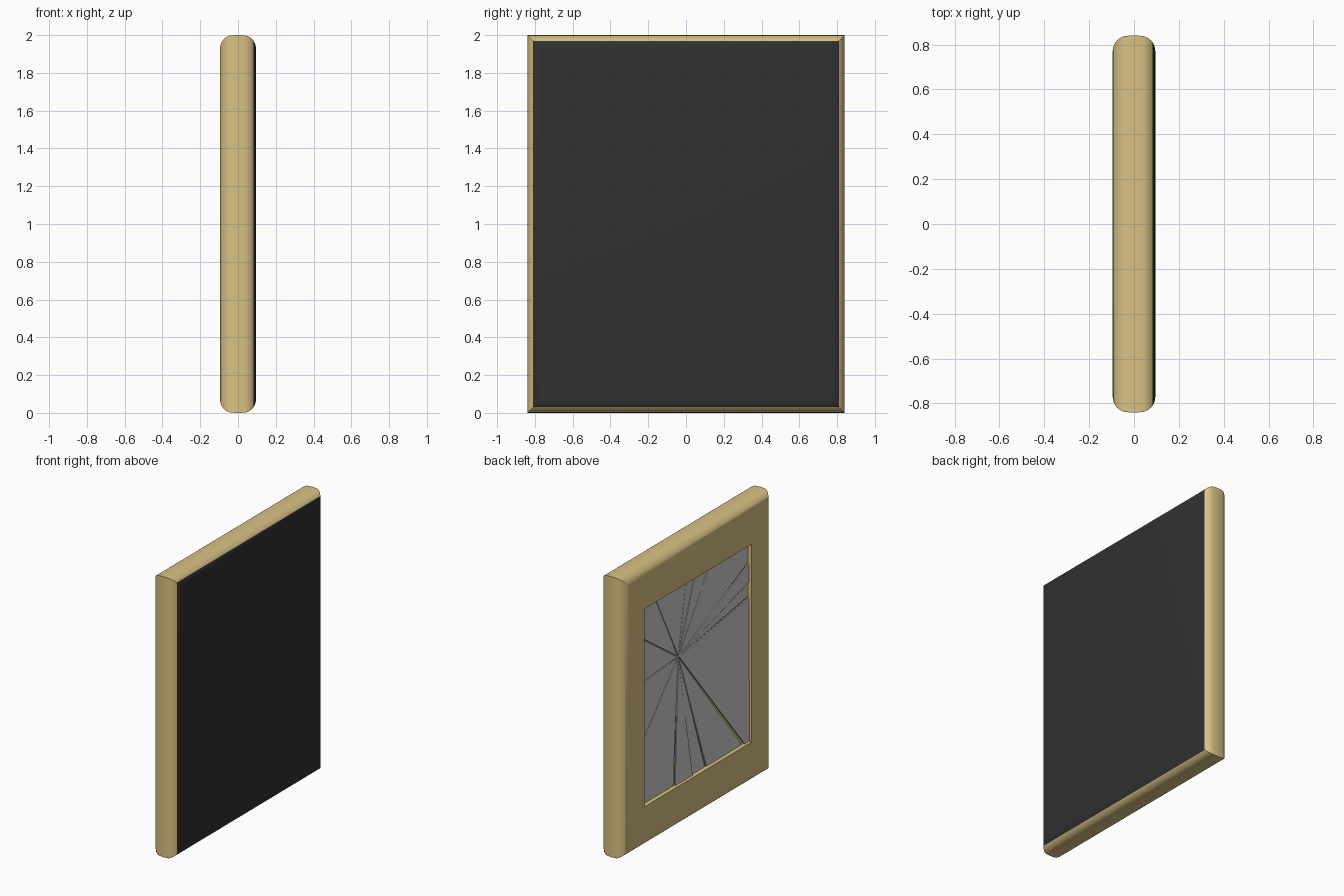
import bpy, bmesh, math, random

if "Cube" in bpy.data.objects:
    bpy.data.objects.remove(bpy.data.objects["Cube"])

random.seed(4)


def material(name, rgb):
    m = bpy.data.materials.new(name)
    m.diffuse_color = (*rgb, 1)
    m.use_nodes = True
    m.node_tree.nodes["Principled BSDF"].inputs["Base Color"].default_value = m.diffuse_color
    return m


tan = material("tan_wood", (0.70, 0.54, 0.23))
black = material("black_backing", (0.03, 0.03, 0.03))
grey = material("grey_glass", (0.62, 0.62, 0.62))

HY, HZ, MID = 0.84, 1.0, 1.0      # outer half sizes, centre height
OY, OZ = 0.605, 0.705             # opening half sizes
FACE, R = 0.095, 0.07             # half depth, edge rounding
GLASS = -0.072                    # depth of the glass


def finish(bm, name, mats):
    bmesh.ops.recalc_face_normals(bm, faces=bm.faces)
    me = bpy.data.meshes.new(name)
    bm.to_mesh(me)
    bm.free()
    for m in mats:
        me.materials.append(m)
    ob = bpy.data.objects.new(name, me)
    bpy.context.collection.objects.link(ob)
    return ob


# Frame: mitred rectangular rings from the recess floor, over the rim, to the back
rings = [(-0.055, OY, OZ), (-FACE, OY, OZ)]
for i in range(17):
    t = math.radians(-90 + i * 11.25)
    side = math.copysign(FACE - R, t) if t else 0
    inset = R - R * math.cos(t)
    rings.append((side + R * math.sin(t), HY - inset, HZ - inset))

bm = bmesh.new()
loops = [[bm.verts.new((x, sy * y, MID + sz * z))
          for sy, sz in ((-1, -1), (1, -1), (1, 1), (-1, 1))] for x, y, z in rings]
for a, b in zip(loops, loops[1:]):
    for k in range(4):
        n = (k + 1) % 4
        bm.faces.new((a[k], a[n], b[n], b[k]))
bm.faces.new(loops[0])
bm.faces.new(loops[-1])
# Black backing covers the back-facing part
for f in bm.faces:
    f.material_index = 1 if f.calc_center_median().x > 0.082 else 0
frame = finish(bm, "frame", [tan, black])
bpy.context.view_layer.objects.active = frame
frame.select_set(True)
bpy.ops.object.shade_smooth_by_angle(angle=math.radians(30))

# Broken glass: wedge shards radiating from the impact point
CY, CZ = 0.19, 0.2
W, H = OY - 0.003, OZ - 0.003


def edge_hit(deg):
    """Point on the opening's border seen from the impact point."""
    c, s = math.cos(math.radians(deg)), math.sin(math.radians(deg))
    ty = ((W if c > 0 else -W) - CY) / c if abs(c) > 1e-6 else 1e9
    tz = ((H if s > 0 else -H) - CZ) / s if abs(s) > 1e-6 else 1e9
    t = min(ty, tz)
    return CY + c * t, CZ + s * t


corners = [(math.degrees(math.atan2(z - CZ, y - CY)) % 360, (y, z))
           for y in (-W, W) for z in (-H, H)]
rays = [35, 63, 100, 110, 124, 155, 164, 171, 231, 251, 260, 273, 312, 356]

bm = bmesh.new()
for a, b in zip(rays, rays[1:] + [rays[0] + 360]):
    gap = random.uniform(0.12, 0.4)
    a, b = a + gap, b - gap
    inner = sorted((d + o, p) for d, p in corners for o in (0, 360) if a < d + o < b)
    half = math.radians((a + b) / 2)
    apex = (CY + 0.012 * math.cos(half), CZ + 0.012 * math.sin(half))
    outline = [apex, edge_hit(a)] + [p for _, p in inner] + [edge_hit(b)]
    ky, kz = random.uniform(-0.008, 0.008), random.uniform(-0.008, 0.008)
    front, back = [[bm.verts.new((GLASS + dx + ky * (y - CY) + kz * (z - CZ), y, MID + z))
                    for y, z in outline] for dx in (0, 0.008)]
    bm.faces.new(front)
    bm.faces.new(back)
    n = len(front)
    for k in range(n):
        m = (k + 1) % n
        bm.faces.new((front[k], front[m], back[m], back[k]))
finish(bm, "cracked_glass", [grey])
